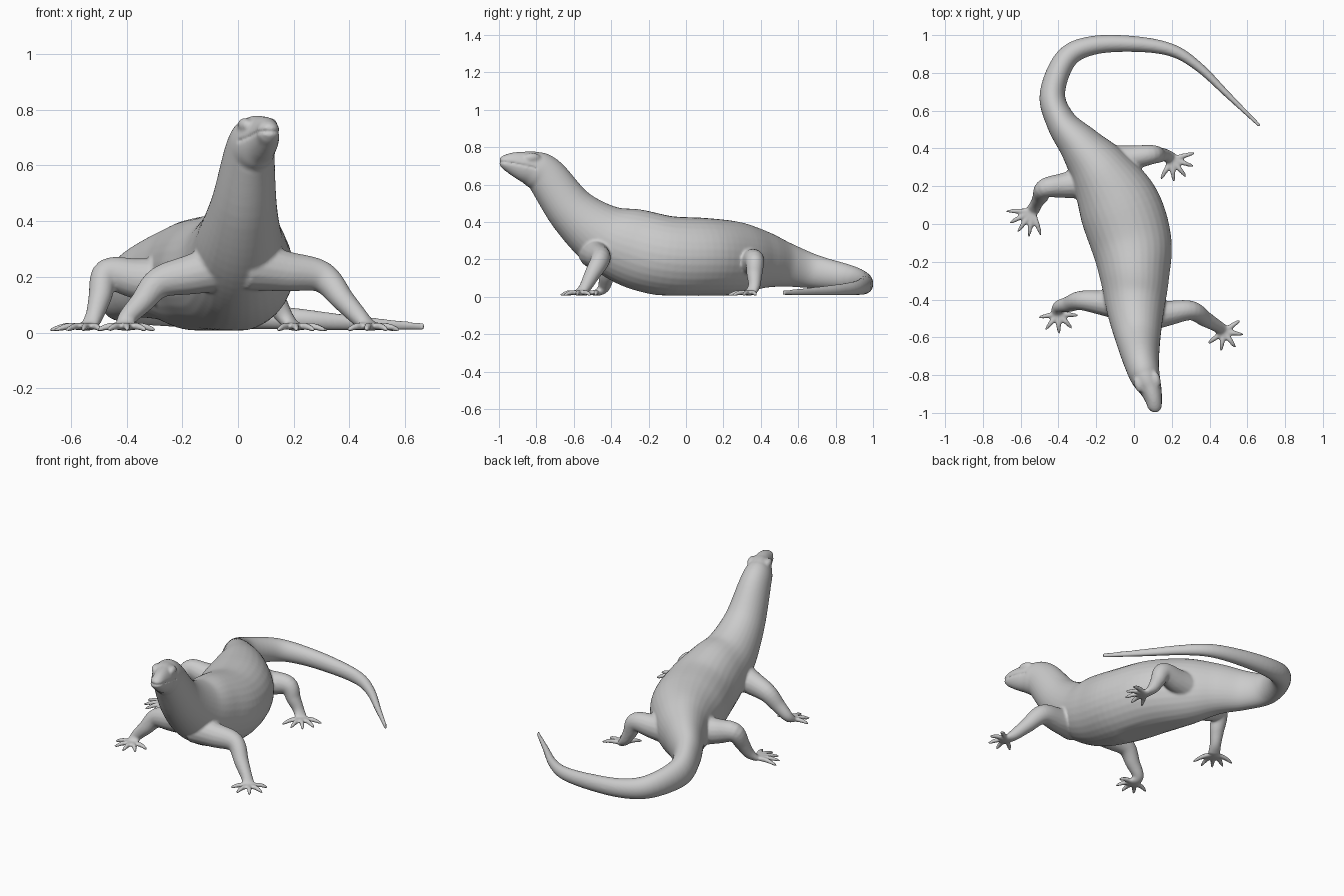
import bpy, bmesh, math
from mathutils import Vector, Matrix

if "Cube" in bpy.data.objects:
    bpy.data.objects.remove(bpy.data.objects["Cube"])

SIDES = 32


def spline(points, steps):
    """Catmull-Rom samples through (x, y, z, half width, half height) points."""
    p = [Vector(q) for q in points]
    p = [2 * p[0] - p[1]] + p + [2 * p[-1] - p[-2]]
    out = []
    for i in range(1, len(p) - 2):
        a, b, c, d = p[i - 1:i + 3]
        for s in range(steps):
            t = s / steps
            out.append(0.5 * (2 * b + (c - a) * t + (2 * a - 5 * b + 4 * c - d) * t * t
                              + (3 * b - a - 3 * c + d) * t ** 3))
    return out + [p[-2]]


def tube(bm, points, steps=6, sides=16, floor=0.003):
    """Closed loft of elliptical rings along a smooth path; returns the rings."""
    samples = spline(points, steps)
    centres = [Vector(s[:3]) for s in samples]
    rings = []
    for i, s in enumerate(samples):
        t = (centres[min(i + 1, len(centres) - 1)] - centres[max(i - 1, 0)]).normalized()
        side = t.cross(Vector((0, 0, 1))).normalized()
        up = side.cross(t)
        ring = []
        for k in range(sides):
            a = 2 * math.pi * k / sides
            co = (centres[i] + side * math.cos(a) * max(s[3], 0.003)
                  + up * math.sin(a) * max(s[4], 0.003))
            co.z = max(co.z, floor)
            ring.append(bm.verts.new(co))
        rings.append(ring)
    faces = [bm.faces.new(rings[0]), bm.faces.new(rings[-1])]
    for r, q in zip(rings, rings[1:]):
        for k in range(sides):
            n = (k + 1) % sides
            faces.append(bm.faces.new((r[k], r[n], q[n], q[k])))
    bmesh.ops.recalc_face_normals(bm, faces=faces)
    return [[v.co.copy() for v in r] for r in rings]


def leg(bm, hip, knee, ankle, palm, heading, spread, reach):
    """Bent limb with a flat palm and five toes fanned around a heading."""
    hip, knee, ankle, palm = map(Vector, (hip, knee, ankle, palm))
    tube(bm, [(*hip, .09, .09), (*hip.lerp(knee, .5), .068, .073), (*knee, .052, .057),
              (*knee.lerp(ankle, .55), .042, .042), (*ankle, .033, .032), (*palm, .036, .018)])
    for i in range(-2, 3):
        a = math.radians(heading + i * spread)
        step = Vector((math.cos(a), math.sin(a), 0)) * reach
        tube(bm, [(*(palm + step * f + Vector((0, 0, dz))), r, r)
                  for f, dz, r in ((0, 0, .014), (.5, .003, .014), (.8, -.005, .011), (1, -.012, .005))],
             4, 10)


def make_object(name, bm):
    mesh = bpy.data.meshes.new(name)
    bm.to_mesh(mesh)
    bm.free()
    ob = bpy.data.objects.new(name, mesh)
    bpy.context.collection.objects.link(ob)
    return ob


def fuse(ob, size):
    """Merge overlapping parts into one continuous skin."""
    mod = ob.modifiers.new("fuse", 'REMESH')
    mod.mode = 'VOXEL'
    mod.voxel_size = size
    mod.use_smooth_shade = True


bm = bmesh.new()

# Head, neck and trunk
spine = [
    (.11, -.997, .722, .018, .018), (.11, -.975, .721, .037, .038),
    (.104, -.93, .714, .046, .06), (.088, -.875, .70, .06, .079),
    (.062, -.815, .682, .078, .097), (.042, -.745, .64, .09, .11),
    (.022, -.61, .46, .118, .132), (.008, -.45, .33, .153, .172),
    (.004, -.29, .264, .182, .21), (-.014, -.10, .218, .214, .215),
    (-.08, .10, .212, .216, .21), (-.18, .28, .205, .165, .195),
    (-.28, .41, .198, .116, .155), (-.385, .54, .17, .08, .118)]

# Curled tail, tapering evenly and sinking to the ground
curl = [(-.432, .69), (-.36, .875), (-.22, .945), (0, .953),
        (.2, .92), (.345, .83), (.5, .68), (.668, .517)]
for i, (x, y) in enumerate(curl):
    r = .067 - .0084 * i
    h = r + .006 + .017 * (1 - i / 7) ** 8
    spine.append((x, y, h + .007 + .037 * (1 - i / 7) ** 3, r, h))
rings = tube(bm, spine, 6, SIDES, 0.008)

# Brow ridges over the eyes
for s in (-1, 1):
    place = (Matrix.Translation((.070 + s * .046, -.835 + s * .013, .744))
             @ Matrix.Rotation(math.radians(16), 4, 'Z')
             @ Matrix.Diagonal((.024, .046, .026, 1)))
    bmesh.ops.create_uvsphere(bm, u_segments=16, v_segments=10, radius=1, matrix=place)

# Front legs, then hind legs
leg(bm, (.04, -.49, .24), (.30, -.458, .20), (.44, -.54, .05), (.475, -.568, .02), -54, 44, .11)
leg(bm, (-.04, -.43, .24), (-.28, -.405, .18), (-.40, -.44, .05), (-.402, -.475, .02), 273, 41, .11)
leg(bm, (-.14, .33, .18), (.09, .367, .19), (.165, .365, .06), (.20, .345, .02), -52, 33, .128)
leg(bm, (-.26, .22, .18), (-.47, .19, .208), (-.515, .11, .06), (-.537, .07, .02), 235, 27, .143)

lizard = make_object("lizard_body", bm)
for poly in lizard.data.polygons:
    poly.use_smooth = True

# Mouth groove following the lip line around the snout
bm = bmesh.new()
head = rings[2:24:3]
lips = [r[0] for r in reversed(head)] + [Vector((.113, -1, .722))] + [r[SIDES // 2] for r in head]
tube(bm, [(*c, .008, .008) for c in lips], 3, 8)
mouth = make_object("mouth_cutter", bm)
mouth.hide_render = True

# Fuse the skin, carve the mouth, then even out the surface
fuse(lizard, .007)
mod = lizard.modifiers.new("mouth", 'BOOLEAN')
mod.operation = 'DIFFERENCE'
mod.object = mouth
mod.solver = 'EXACT'
fuse(lizard, .0065)
mod = lizard.modifiers.new("soften", 'SMOOTH')
mod.factor = 0.5
mod.iterations = 3
